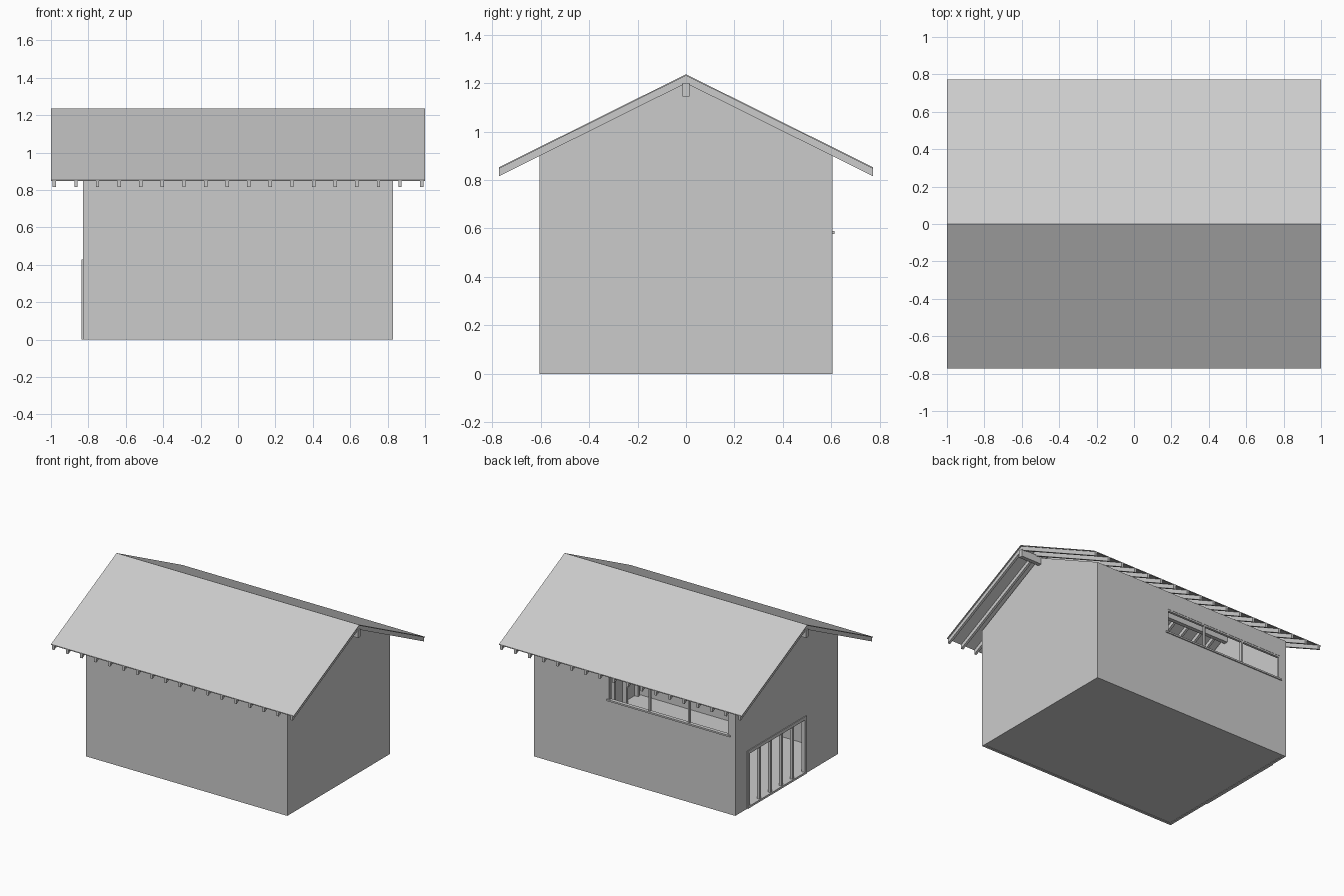
import bpy, bmesh
from mathutils import Vector

cube = bpy.data.objects.get("Cube")
if cube:
    bpy.data.objects.remove(cube)

grey = bpy.data.materials.new("plain_grey")
grey.use_nodes = True
COLOUR = (0.6, 0.6, 0.6, 1)
grey.diffuse_color = COLOUR
grey.node_tree.nodes["Principled BSDF"].inputs["Base Color"].default_value = COLOUR

HX, HY, T = 0.83, 0.605, 0.02      # outer half sizes and wall thickness
RIDGE, SLOPE = 1.2, 0.497          # underside of rafters at the ridge, pitch
EAVE_Y = 0.772


def under(y):
    return RIDGE - SLOPE * abs(y)


def finish(name, bm):
    bmesh.ops.recalc_face_normals(bm, faces=bm.faces)
    mesh = bpy.data.meshes.new(name)
    bm.to_mesh(mesh)
    bm.free()
    mesh.materials.append(grey)
    obj = bpy.data.objects.new(name, mesh)
    bpy.context.collection.objects.link(obj)
    return obj


def prism(bm, outline, x0, x1):
    """Extrude a (y, z) outline along x."""
    face = bm.faces.new([bm.verts.new((x0, y, z)) for y, z in outline])
    out = bmesh.ops.extrude_face_region(bm, geom=[face])
    moved = [v for v in out["geom"] if isinstance(v, bmesh.types.BMVert)]
    bmesh.ops.translate(bm, verts=moved, vec=(x1 - x0, 0, 0))


def block(bm, x0, x1, y0, y1, z0, z1):
    prism(bm, [(y0, z0), (y1, z0), (y1, z1), (y0, z1)], x0, x1)


def blocks(name, boxes):
    bm = bmesh.new()
    for b in boxes:
        block(bm, *b)
    return finish(name, bm)


# Floor slab inside the walls
blocks("floor_slab", [(-HX + T, HX - T, -HY + T, HY - T, 0.003, 0.015)])

# Front wall, and back wall built around the window opening
WX0, WX1, WZ0, WZ1 = -0.775, 0.21, 0.585, 0.765
top = under(HY)
IX = HX - T
blocks("front_wall", [(-IX, IX, -HY, -HY + T, 0, top)])
blocks("back_wall", [
    (-IX, IX, HY - T, HY, 0, WZ0),
    (-IX, IX, HY - T, HY, WZ1, top),
    (-IX, WX0, HY - T, HY, WZ0, WZ1),
    (WX1, IX, HY - T, HY, WZ0, WZ1)])

# Gable walls; the right one goes around the door opening
DY0, DY1, DZ = -0.23, 0.465, 0.43
bm = bmesh.new()
prism(bm, [(-HY, 0), (HY, 0), (HY, top), (0, RIDGE), (-HY, top)], IX, HX)
finish("left_gable_wall", bm)
bm = bmesh.new()
prism(bm, [(-HY, 0), (DY0, 0), (DY0, DZ), (DY1, DZ), (DY1, 0), (HY, 0),
           (HY, top), (0, RIDGE), (-HY, top)], -HX, -IX)
finish("right_gable_wall", bm)

# Window frame, mullions and projecting sill
step = (WX1 - WX0) / 3
F = 0.012
frame = [(WX0 + i * step - F / 2, WX0 + i * step + F / 2, HY - T, HY - 0.002, WZ0, WZ1)
         for i in range(4)]
frame.append((WX0, WX1, HY - T, HY - 0.002, WZ1 - F, WZ1))
blocks("window_frame", frame)
blocks("window_sill", [(WX0 - 0.015, WX1 + 0.015, HY - T, HY + 0.008, WZ0 - 0.008, WZ0 + 0.004)])

# Door frame with upright bars
D = 0.025
blocks("door_frame", [
    (-HX - 0.006, -IX, DY0, DY0 + D, 0, DZ),
    (-HX - 0.006, -IX, DY1 - D, DY1, 0, DZ),
    (-HX - 0.006, -IX, DY0, DY1, DZ - D, DZ),
    (-HX - 0.006, -IX, DY0, DY1, 0, 0.015)])
pitch = (DY1 - DY0 - 2 * D) / 5
blocks("door_bars", [
    (-HX, -IX, DY0 + D + i * pitch - 0.009, DY0 + D + i * pitch + 0.009, 0.01, DZ - D)
    for i in range(1, 5)])

# Studs on the inside of the left gable
bm = bmesh.new()
for i in range(9):
    y = -0.56 + i * 0.14
    block(bm, IX - 0.03, IX, y - 0.009, y + 0.009, 0.015, under(abs(y) + 0.009))
finish("gable_studs", bm)

# Ridge beam
blocks("ridge_beam", [(-1, 1, -0.015, 0.015, 1.145, RIDGE)])

# Rafters, each a bent strip from eave to eave
bm = bmesh.new()
DEPTH = 0.031
edge = under(EAVE_Y)
for i in range(18):
    x = -0.982 + i * 1.964 / 17
    prism(bm, [(-EAVE_Y, edge), (0, RIDGE), (EAVE_Y, edge),
               (EAVE_Y, edge + DEPTH), (0, RIDGE + DEPTH), (-EAVE_Y, edge + DEPTH)],
          x - 0.009, x + 0.009)
finish("rafters", bm)

# Thin roof skin over the rafters
bm = bmesh.new()
lo, hi = DEPTH, DEPTH + 0.006
prism(bm, [(-EAVE_Y, edge + lo), (0, RIDGE + lo), (EAVE_Y, edge + lo),
           (EAVE_Y, edge + hi), (0, RIDGE + hi), (-EAVE_Y, edge + hi)], -1, 1)
finish("roof_skin", bm)
